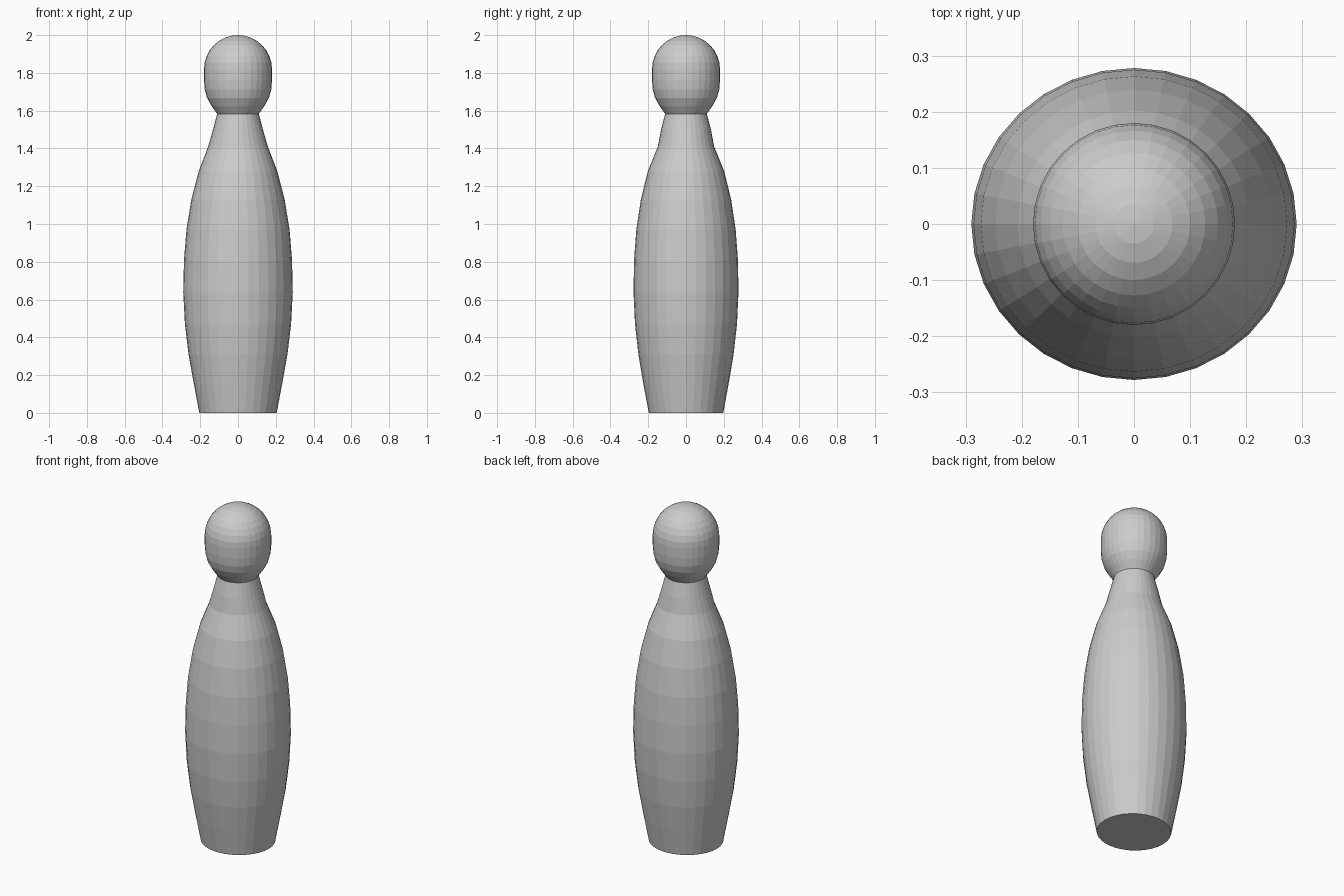
import bpy, bmesh, math

if "Cube" in bpy.data.objects:
    bpy.data.objects.remove(bpy.data.objects["Cube"])

SIDES = 32


def lathe(name, profile):
    """Closed flat-shaded solid from (x radius, y radius, z) rings, bottom to top."""
    bm = bmesh.new()
    rings = []
    for rx, ry, z in profile:
        rings.append([bm.verts.new((rx * math.cos(a), ry * math.sin(a), z))
                      for a in (2 * math.pi * i / SIDES for i in range(SIDES))])
    for lo, hi in zip(rings, rings[1:]):
        for i in range(SIDES):
            j = (i + 1) % SIDES
            bm.faces.new((lo[i], lo[j], hi[j], hi[i]))
    bm.faces.new(rings[0][::-1])
    bm.faces.new(rings[-1])
    bmesh.ops.recalc_face_normals(bm, faces=bm.faces)
    mesh = bpy.data.meshes.new(name)
    bm.to_mesh(mesh)
    bm.free()
    obj = bpy.data.objects.new(name, mesh)
    bpy.context.collection.objects.link(obj)
    return obj


# Body: bulging, slightly oval, with a narrow neck
lathe("body", [
    (0.205, 0.197, 0.0), (0.234, 0.226, 0.155), (0.262, 0.252, 0.31),
    (0.281, 0.270, 0.47), (0.290, 0.278, 0.64), (0.286, 0.275, 0.81),
    (0.273, 0.263, 0.97), (0.247, 0.239, 1.13), (0.208, 0.202, 1.28),
    (0.158, 0.149, 1.41), (0.132, 0.132, 1.50), (0.110, 0.110, 1.585)])

# Head: tapered chin, straight sides and a domed top
R, CENTRE = 0.18, 1.82
chin = [(0.110, 1.583), (0.140, 1.625), (0.164, 1.668), (0.176, 1.712), (0.18, 1.76)]
dome = [(R * math.cos(t), CENTRE + R * math.sin(t))
        for t in (math.radians(11.25 * k) for k in range(8))]
dome.append((0.0005, CENTRE + R))
lathe("head", [(r, r, z) for r, z in chin + dome])
